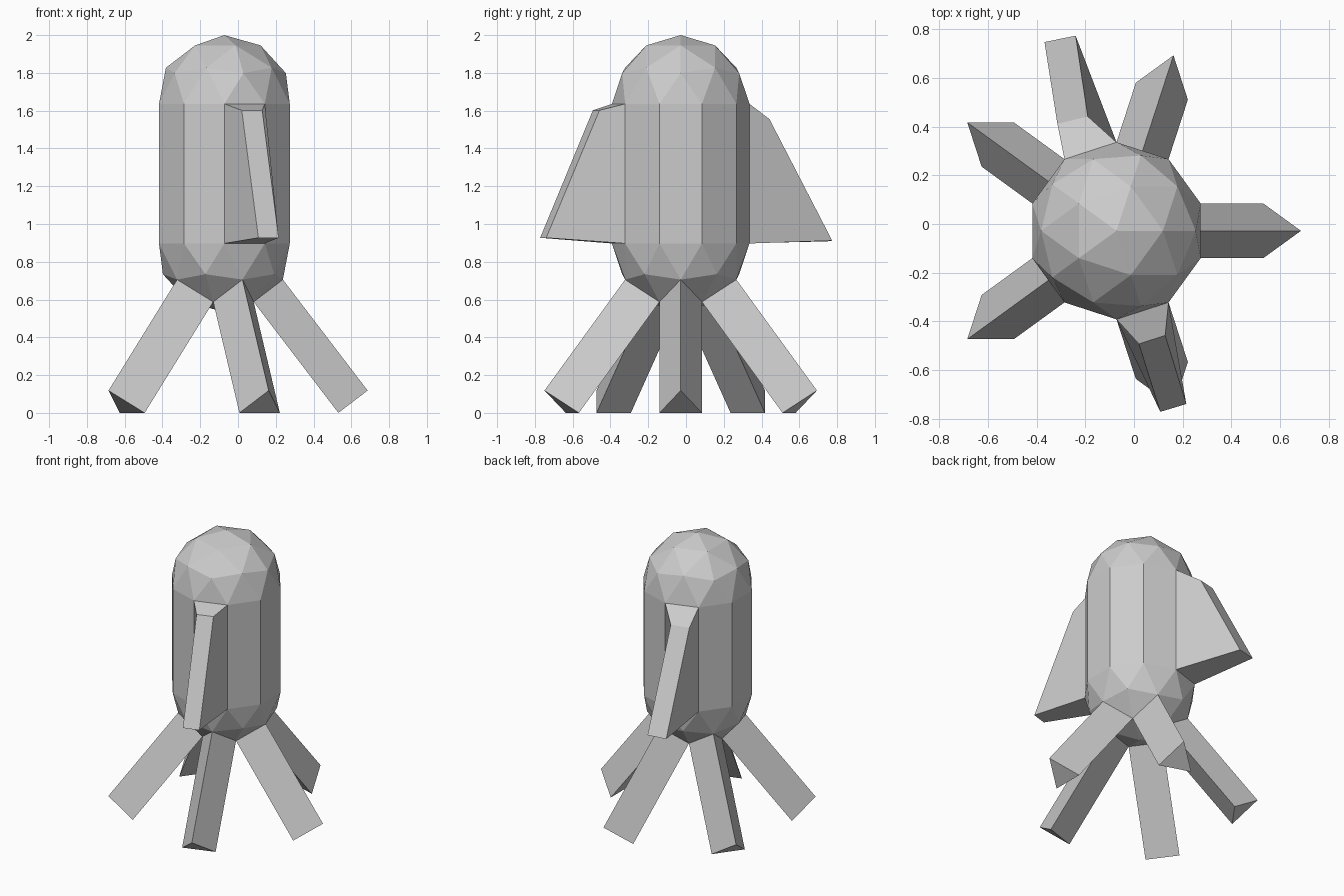
import bpy, bmesh
from mathutils import Vector

if "Cube" in bpy.data.objects:
    bpy.data.objects.remove(bpy.data.objects["Cube"])

R = 0.364
CENTRE = Vector((-0.072, -0.028, 0.897))
STRETCH = 0.739

bm = bmesh.new()


def extrude(face):
    return bmesh.ops.extrude_discrete_faces(bm, faces=[face])["faces"][0]


# capsule body: icosphere cut at its equator, upper half pulled up
bmesh.ops.create_icosphere(bm, subdivisions=2, radius=R)
bm.normal_update()
leg_faces = [f for f in bm.faces if abs(f.normal.z + 0.7947) < 0.01]
upper = [f for f in bm.faces if f.calc_center_median().z > 0.01]
top = bmesh.ops.extrude_face_region(bm, geom=upper)["geom"]
bmesh.ops.translate(bm, vec=(0, 0, STRETCH),
                    verts=[g for g in top if isinstance(g, bmesh.types.BMVert)])
bmesh.ops.translate(bm, vec=CENTRE, verts=bm.verts)
bm.normal_update()

# five triangular legs pushed out along the face normals down to the ground
for f in leg_faces:
    n = f.normal.copy()
    tip = extrude(f)
    bmesh.ops.translate(bm, vec=n * 0.739, verts=tip.verts)

# tapered wings: outer corners ordered bottom left, bottom right, top left, top right
WINGS = [
    ((0.309, -0.951), [(0.108, -0.772, 0.927), (0.215, -0.74, 0.927),
                       (0.02, -0.493, 1.602), (0.128, -0.458, 1.602)]),
    ((-0.309, 0.951), [(-0.368, 0.748, 0.908), (-0.24, 0.774, 0.912),
                       (-0.315, 0.412, 1.555), (-0.19, 0.442, 1.555)]),
]
for (nx, ny), corners in WINGS:
    side = max((f for f in bm.faces if len(f.verts) == 4
                and abs(f.normal.z) < 0.01
                and abs(f.calc_center_median().z - 1.266) < 0.05),
               key=lambda f: f.normal.x * nx + f.normal.y * ny)
    outer = extrude(side)
    for v, co in zip(sorted(outer.verts, key=lambda v: (v.co.z > 1.2, v.co.x)), corners):
        v.co = co
    bm.normal_update()

bmesh.ops.recalc_face_normals(bm, faces=bm.faces)
mesh = bpy.data.meshes.new("capsule_body")
bm.to_mesh(mesh)
bm.free()
bpy.context.collection.objects.link(bpy.data.objects.new("capsule_body_with_legs_and_wings", mesh))
